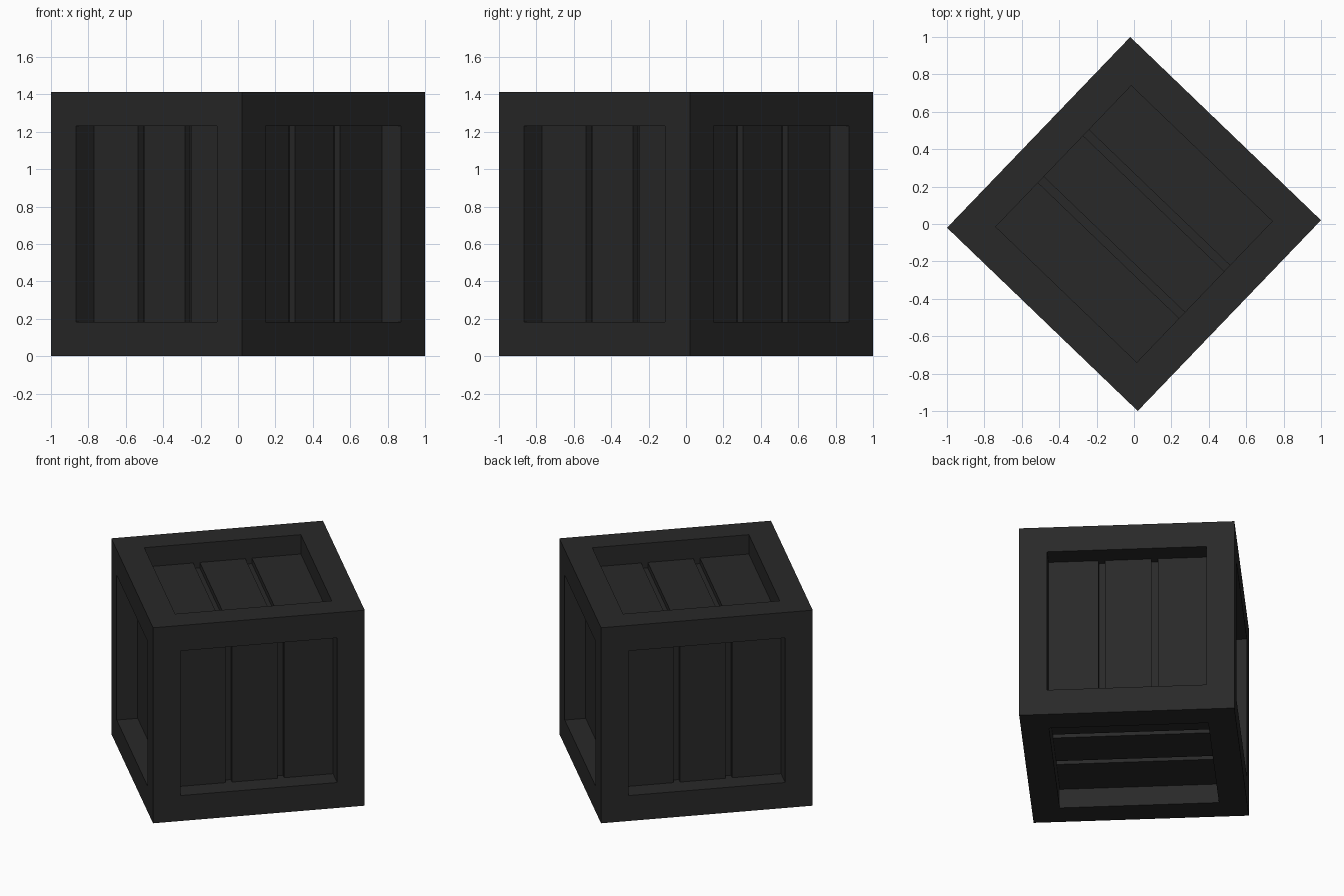
import bpy, bmesh, math
from mathutils import Vector, Matrix

if "Cube" in bpy.data.objects:
    bpy.data.objects.remove(bpy.data.objects["Cube"])

SIDE = 1.414         # cube edge length
FRAME = 0.184        # width of the frame around each panel
DEPTH = 0.14         # recess of the planks behind the frame
GROOVE = 0.04        # depth of the gaps between planks
GAP = (0.152, 0.196) # inner and outer edge of each gap, from the panel centre

bm = bmesh.new()
bmesh.ops.create_cube(bm, size=SIDE)
sides = list(bm.faces)


def sink(face, depth):
    """Push a face straight inwards, leaving vertical walls."""
    n = face.normal.copy()
    new = bmesh.ops.extrude_discrete_faces(bm, faces=[face])["faces"][0]
    bmesh.ops.translate(bm, vec=-n * depth, verts=new.verts)
    return new


# Framed recess on every side, floored with three planks
bmesh.ops.inset_individual(bm, faces=sides, thickness=FRAME, use_even_offset=True)
for face in sides:
    bm.normal_update()
    n = face.normal.copy()
    across = Vector((1, 0, 0)) if abs(n.x) < 0.5 else Vector((0, 1, 0))
    floor = [sink(face, DEPTH)]
    for d in (-GAP[1], -GAP[0], GAP[0], GAP[1]):
        geom = set(floor)
        for f in floor:
            geom.update(f.edges)
            geom.update(f.verts)
        out = bmesh.ops.bisect_plane(bm, geom=list(geom), dist=1e-5,
                                     plane_co=across * d, plane_no=across)["geom"]
        floor = [g for g in out if isinstance(g, bmesh.types.BMFace)]
    bm.normal_update()
    # Gaps between the planks
    for f in floor:
        if GAP[0] < abs(f.calc_center_median().dot(across)) < GAP[1]:
            sink(f, GROOVE)

bmesh.ops.rotate(bm, verts=bm.verts, cent=(0, 0, 0),
                 matrix=Matrix.Rotation(math.radians(46.15), 3, 'Z'))
bmesh.ops.translate(bm, verts=bm.verts, vec=(0, 0, SIDE / 2))
bmesh.ops.recalc_face_normals(bm, faces=bm.faces)

mesh = bpy.data.meshes.new("crate")
bm.to_mesh(mesh)
bm.free()
crate = bpy.data.objects.new("crate", mesh)
bpy.context.collection.objects.link(crate)

# Dark wood colour
mat = bpy.data.materials.new("dark_wood")
mat.diffuse_color = (0.022, 0.022, 0.022, 1)
mat.use_nodes = True
mat.node_tree.nodes["Principled BSDF"].inputs["Base Color"].default_value = mat.diffuse_color
mesh.materials.append(mat)
